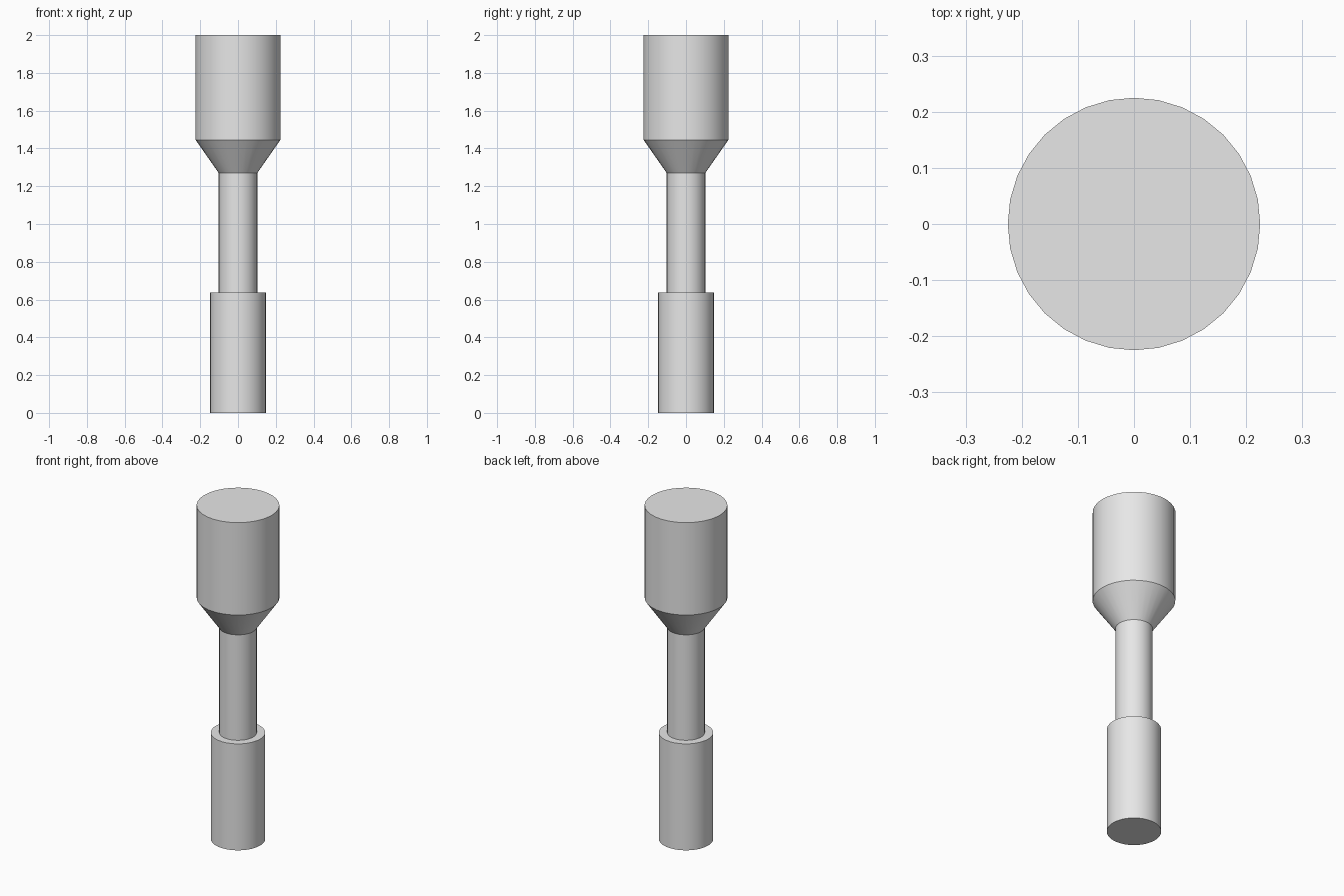
import bpy

SIDES = 32

cube = bpy.data.objects.get("Cube")
if cube:
    bpy.data.objects.remove(cube, do_unlink=True)

grey = bpy.data.materials.new("light_grey")
grey.use_nodes = True
grey.diffuse_color = (0.8, 0.8, 0.8, 1)
grey.node_tree.nodes["Principled BSDF"].inputs["Base Color"].default_value = (0.8, 0.8, 0.8, 1)


def round_part(name, bottom, top, r_bottom, r_top):
    """Upright capped cylinder or cone between two heights."""
    bpy.ops.mesh.primitive_cone_add(
        vertices=SIDES, radius1=r_bottom, radius2=r_top,
        depth=top - bottom, location=(0, 0, (bottom + top) / 2))
    part = bpy.context.object
    part.name = part.data.name = name
    part.data.materials.append(grey)
    bpy.ops.object.shade_smooth_by_angle()
    return part


# Stacked from the foot upwards
round_part("handle_grip", 0, 0.638, 0.148, 0.148)
round_part("shaft", 0.638, 1.27, 0.102, 0.102)
round_part("tapered_collar", 1.27, 1.446, 0.102, 0.225)
round_part("head", 1.446, 2, 0.225, 0.225)
